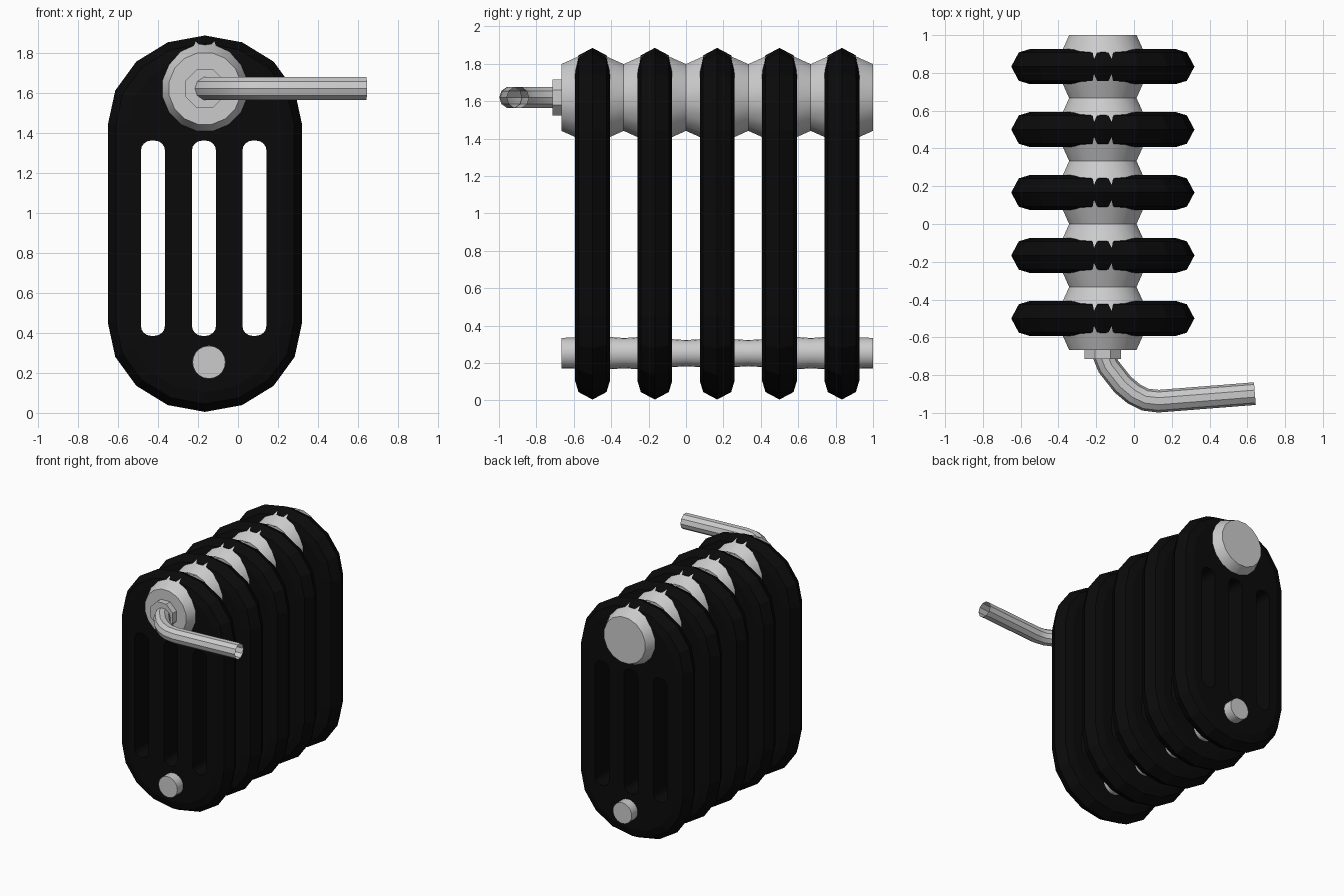
import bpy
import bmesh
from math import pi, sin, cos, radians
from mathutils import Vector

cube = bpy.data.objects.get("Cube")
if cube:
    bpy.data.objects.remove(cube, do_unlink=True)

CX = -0.165                 # centre of the fins across x
PITCH = 1 / 3               # spacing of the fins along y
FIRST = -0.5                # y of the front fin
PIPE_Z = 1.62


def material(name, value, rough):
    mat = bpy.data.materials.new(name)
    mat.use_nodes = True
    colour = (value, value, value, 1)
    mat.diffuse_color = colour
    bsdf = mat.node_tree.nodes["Principled BSDF"]
    bsdf.inputs["Base Color"].default_value = colour
    bsdf.inputs["Roughness"].default_value = rough
    return mat


black = material("black enamel", 0.003, 0.6)
grey = material("light grey metal", 0.6, 0.5)


def loft(name, rings, mat=None, smooth=False):
    """Skin a row of equal-length closed rings and cap both ends."""
    bm = bmesh.new()
    rows = [[bm.verts.new(p) for p in ring] for ring in rings]
    n = len(rows[0])
    for a, b in zip(rows, rows[1:]):
        for i in range(n):
            j = (i + 1) % n
            bm.faces.new((a[i], a[j], b[j], b[i]))
    bm.faces.new(rows[0])
    bm.faces.new(rows[-1])
    bmesh.ops.recalc_face_normals(bm, faces=bm.faces)
    mesh = bpy.data.meshes.new(name)
    bm.to_mesh(mesh)
    bm.free()
    obj = bpy.data.objects.new(name, mesh)
    bpy.context.collection.objects.link(obj)
    if mat:
        mesh.materials.append(mat)
    if smooth:
        smooth_shade(obj)
    return obj


def smooth_shade(obj):
    bpy.ops.object.select_all(action="DESELECT")
    obj.select_set(True)
    bpy.context.view_layer.objects.active = obj
    bpy.ops.object.shade_smooth_by_angle(angle=radians(35))


def stadium(y, inset):
    """Outline of one fin: two half ellipses joined by straight sides."""
    rx, rz = 0.485 - inset, 0.445 - inset
    ring = []
    for start, zc in ((0, 1.44), (pi, 0.45)):
        for k in range(9):
            t = start + k * pi / 8
            ring.append((CX + rx * cos(t), y, zc + rz * sin(t)))
    return ring


def slot(y, x, half=0.06, low=0.385, high=1.36, r=0.05):
    """Upright slot with rounded corners."""
    ring = []
    corners = ((half - r, high - r), (r - half, high - r),
               (r - half, low + r), (half - r, low + r))
    for q, (dx, z) in enumerate(corners):
        for k in range(5):
            t = (q + k / 4) * pi / 2
            ring.append((x + dx + r * cos(t), y, z + r * sin(t)))
    return ring


def lathe(name, x, z, profile, sides, turn=0.0, smooth=True):
    """Round part along y from (y, radius) pairs."""
    rings = []
    for y, r in profile:
        angles = [turn + 2 * pi * k / sides for k in range(sides)]
        rings.append([(x + r * cos(t), y, z + r * sin(t)) for t in angles])
    return loft(name, rings, grey, smooth)


# Fins: one chamfered plate, slotted and repeated
section = ((-0.093, 0.10), (-0.075, 0.04), (0, 0), (0.075, 0.04), (0.093, 0.10))
fins = loft("fins", [stadium(FIRST + dy, d) for dy, d in section], black)
for i, x in enumerate((-0.425, -0.17, 0.082)):
    cutter = loft(f"slot_cutter_{i + 1}", [slot(FIRST + s, x) for s in (-0.2, 0.2)])
    cutter.hide_render = True
    cutter.hide_set(True)
    cutter.display_type = "WIRE"
    cut = fins.modifiers.new("slot", "BOOLEAN")
    cut.operation = "DIFFERENCE"
    cut.solver = "EXACT"
    cut.object = cutter
array = fins.modifiers.new("row", "ARRAY")
array.count = 5
array.use_relative_offset = False
array.use_constant_offset = True
array.constant_offset_displace = (0, PITCH, 0)

# Upper pipe: swells to each fin, narrow waist between fins
upper = [(FIRST + (k - 1) * PITCH / 2, 0.258 if k % 2 else 0.182) for k in range(11)]
lathe("upper_pipe", CX, PIPE_Z, upper, 16, pi / 16)

# Lower pipe: slim, slightly waisted
lower = [(-0.665, 0.082), (-0.4, 0.086), (-0.333, 0.081), (-0.25, 0.086),
         (0, 0.07), (0.167, 0.08), (0.333, 0.07), (0.6, 0.086),
         (0.667, 0.081), (0.74, 0.086), (1, 0.082)]
lathe("lower_pipe", -0.145, 0.253, lower, 20)

# Valve nut
lathe("valve_nut", CX, PIPE_Z, [(-0.715, 0.105), (-0.66, 0.105)], 8, pi / 8, False)

# Bent feed pipe
path = [(-0.165, -0.68), (-0.135, -0.755), (-0.06, -0.85), (0.0, -0.9),
        (0.06, -0.93), (0.13, -0.938), (0.64, -0.898)]
curve = bpy.data.curves.new("feed_path", "CURVE")
curve.dimensions = "3D"
curve.bevel_depth = 0.06
curve.bevel_resolution = 3
spline = curve.splines.new("POLY")
spline.points.add(len(path) - 1)
for point, (x, y) in zip(spline.points, path):
    point.co = (x, y, PIPE_Z, 1)
helper = bpy.data.objects.new("feed_helper", curve)
bpy.context.collection.objects.link(helper)
bpy.context.view_layer.update()
mesh = bpy.data.meshes.new_from_object(helper.evaluated_get(bpy.context.evaluated_depsgraph_get()))
bpy.data.objects.remove(helper, do_unlink=True)
mesh.materials.clear()
mesh.materials.append(grey)
feed = bpy.data.objects.new("feed_pipe", mesh)
bpy.context.collection.objects.link(feed)
smooth_shade(feed)
